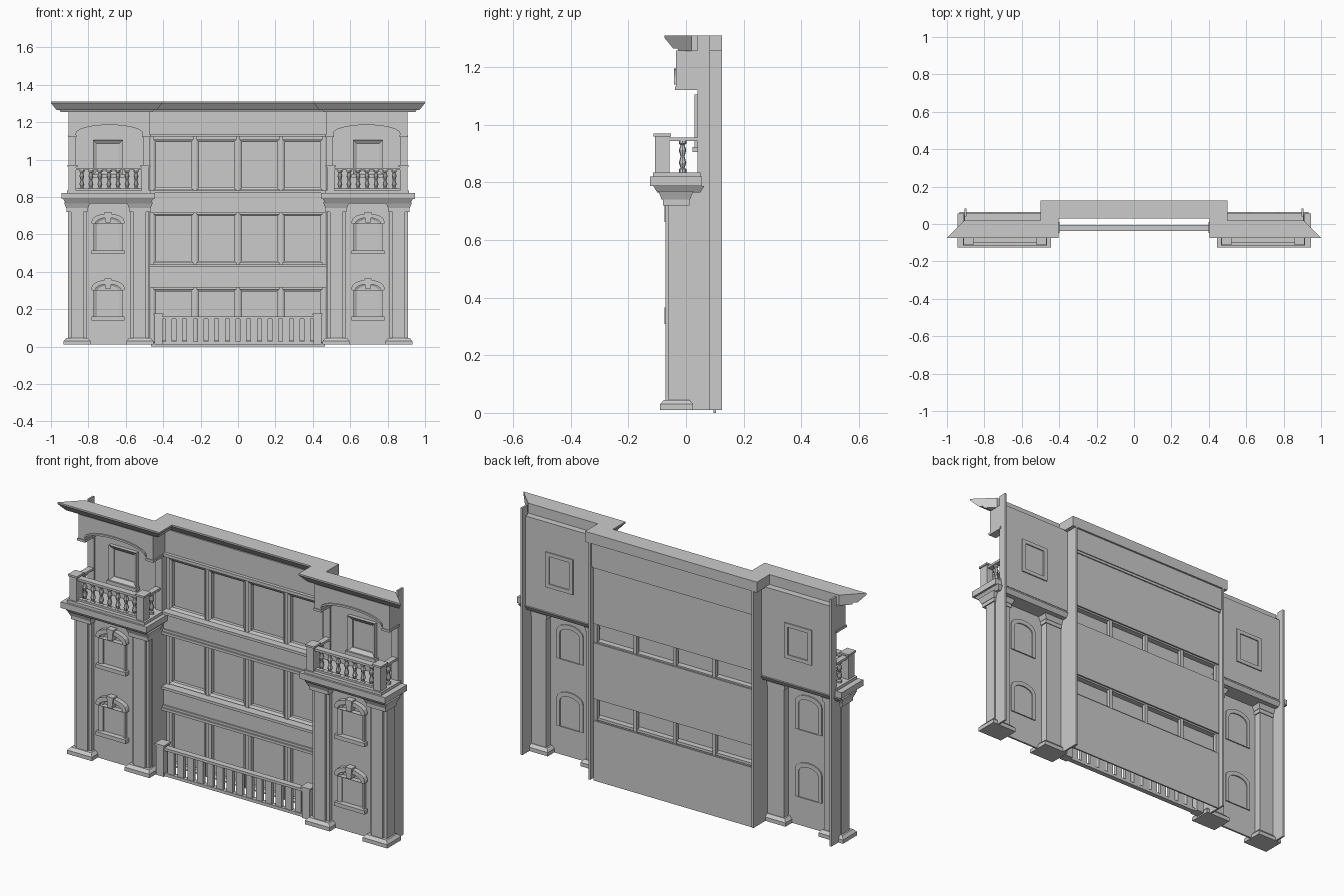
import bpy, bmesh
from math import sin, cos, pi

if "Cube" in bpy.data.objects:
    bpy.data.objects.remove(bpy.data.objects["Cube"])

stone = bpy.data.materials.new("grey stone")
stone.use_nodes = True
stone.diffuse_color = (0.6, 0.6, 0.6, 1)
stone.node_tree.nodes["Principled BSDF"].inputs["Base Color"].default_value = stone.diffuse_color


class Part:
    """Collects several solids into one named object."""

    def __init__(self, name):
        self.name, self.bm = name, bmesh.new()

    def loft(self, loops, closed=False):
        """Skin a row of equal loops; caps the ends, or joins them when closed."""
        rows = [[self.bm.verts.new(p) for p in loop] for loop in loops]
        pairs = list(zip(rows, rows[1:])) + ([(rows[-1], rows[0])] if closed else [])
        n = len(rows[0])
        for a, b in pairs:
            for i in range(n):
                self.bm.faces.new((a[i], a[(i + 1) % n], b[(i + 1) % n], b[i]))
        if not closed:
            self.bm.faces.new(rows[0])
            self.bm.faces.new(rows[-1])

    def box(self, x0, x1, y0, y1, z0, z1, flare=0):
        """Box whose top may be wider than its bottom by flare on each side."""
        def rect(z, f):
            return [(x0 - f, y0 - f, z), (x1 + f, y0 - f, z), (x1 + f, y1 + f, z), (x0 - f, y1 + f, z)]
        self.loft([rect(z0, 0), rect(z1, flare)])

    def prism(self, outline, y0, y1):
        self.loft([[(x, y, z) for x, z in outline] for y in (y0, y1)])

    def frame(self, outer, inner, y0, y1, slope=0):
        """Ring between two outlines; the inner edge sits back by slope."""
        self.loft([[(x, y, z) for x, z in o] for o, y in
                   ((outer, y0), (inner, y0 + slope), (inner, y1), (outer, y1))], closed=True)

    def turned(self, x, y, profile, sides=8):
        self.loft([[(x + r * cos(2 * pi * i / sides), y + r * sin(2 * pi * i / sides), z)
                    for i in range(sides)] for r, z in profile])

    def finish(self, smooth=False):
        bmesh.ops.recalc_face_normals(self.bm, faces=self.bm.faces)
        mesh = bpy.data.meshes.new(self.name)
        self.bm.to_mesh(mesh)
        self.bm.free()
        mesh.materials.append(stone)
        if smooth:
            mesh.shade_smooth()
        bpy.context.collection.objects.link(bpy.data.objects.new(self.name, mesh))


def rect(x0, x1, z0, z1):
    return [(x0, z0), (x1, z0), (x1, z1), (x0, z1)]


def arch(cx, half, z0, spring, rise, n=8):
    """Outline with a flat foot and a shallow arched top."""
    top = [(cx + half * cos(pi * i / n), spring + rise * sin(pi * i / n)) for i in range(n + 1)]
    return [(cx - half, z0), (cx + half, z0)] + top


def build_wing(s, side):
    c = s * 0.695

    def span(a, b):
        return tuple(sorted((s * a, s * b)))

    # Side walls and the two facade planes
    p = Part(side + "_wing_walls")
    p.box(*span(0.895, 0.905), -0.03, 0.083, 0.01, 0.77)
    p.box(*span(0.895, 0.905), 0.04, 0.083, 0.77, 1.31)
    p.box(*span(0.47, 0.48), -0.03, 0.125, 0.01, 0.77)
    p.box(*span(0.47, 0.48), 0.04, 0.125, 0.77, 1.31)
    p.box(*span(0.47, 0.905), -0.04, -0.03, 0.01, 0.77)
    p.box(*span(0.47, 0.905), 0.05, 0.058, 0.80, 1.26)
    p.finish()

    # Stepped pillars with plinths and flared capitals
    p = Part(side + "_wing_pillars")
    for a, b in ((0.81, 0.91), (0.475, 0.575)):
        p.box(*span(a, b), -0.06, 0.008, 0.03, 0.75)
        p.box(*span(a + 0.017, b - 0.017), -0.072, -0.06, 0.03, 0.75)
        p.box(*span(a - 0.022, b + 0.022), -0.09, 0.025, 0.01, 0.03)
        p.box(*span(a - 0.022, b + 0.022), -0.09, 0.025, 0.03, 0.045, -0.013)
        p.box(*span(a - 0.006, b + 0.006), -0.08, 0.012, 0.72, 0.74)
        p.box(*span(a - 0.008, b + 0.008), -0.084, 0.014, 0.74, 0.77, 0.012)
    p.finish()

    # Balcony slab
    p = Part(side + "_balcony_slab")
    p.box(*span(0.468, 0.92), -0.10, 0.05, 0.765, 0.788, 0.014)
    p.box(*span(0.445, 0.945), -0.125, 0.055, 0.788, 0.82)
    p.box(*span(0.465, 0.915), -0.115, 0.05, 0.82, 0.835)
    p.finish()

    # Balcony posts and rails
    p = Part(side + "_balcony_rails")
    for a, b in ((0.865, 0.905), (0.475, 0.515)):
        p.box(*span(a, b), -0.107, -0.058, 0.835, 0.96)
        p.box(*span(a - 0.006, b + 0.006), -0.113, -0.052, 0.96, 0.97)
        p.box(*span(a + 0.005, b - 0.005), -0.058, 0.045, 0.943, 0.955)
    p.box(*span(0.51, 0.87), -0.1, -0.065, 0.943, 0.955)
    p.box(*span(0.51, 0.87), -0.095, -0.07, 0.833, 0.845)
    p.finish()

    # Turned balusters along the front and one on each return
    p = Part(side + "_balcony_balusters")
    spots = [(s * (0.545 + i * 0.0483), -0.082) for i in range(7)]
    spots += [(s * 0.885, -0.012), (s * 0.495, -0.012)]
    shape = ((0.013, 0), (0.013, 0.1), (0.007, 0.14), (0.013, 0.3), (0.007, 0.5),
             (0.013, 0.7), (0.007, 0.86), (0.013, 0.9), (0.013, 1))
    for x, y in spots:
        p.turned(x, y, [(r, 0.835 + 0.11 * t) for r, t in shape])
    p.finish(smooth=False)

    # Arched windows on the lower storeys
    p = Part(side + "_arched_windows")
    for z in (0.14, 0.495):
        outer, inner = (arch(c, h, z + 0.02, z + top, r)
                        for h, top, r in ((0.078, 0.165, 0.045), (0.058, 0.155, 0.032)))
        p.frame(outer, inner, -0.058, -0.024, 0.012)
        p.frame(arch(c, 0.088, z + 0.162, z + 0.175, 0.042),
                arch(c, 0.07, z + 0.16, z + 0.16, 0.035), -0.066, -0.04)
        p.box(c - 0.088, c + 0.088, -0.068, -0.04, z, z + 0.02)
        key = [(c - 0.013, z + 0.168), (c + 0.013, z + 0.168), (c + 0.019, z + 0.225), (c - 0.019, z + 0.225)]
        p.prism(key, -0.074, -0.04)
    p.finish()

    # Square window on the upper storey
    p = Part(side + "_upper_window")
    p.frame(rect(c - 0.08, c + 0.08, 0.92, 1.105), rect(c - 0.058, c + 0.058, 0.94, 1.085), 0.03, 0.064, 0.014)
    p.box(c - 0.087, c + 0.087, 0.022, 0.05, 0.905, 0.922)
    p.finish()

    # Arched canopy and its corner pilasters
    p = Part(side + "_arched_canopy")
    m = s * 0.6875
    curve = [(m - 0.178 * cos(pi * i / 12), 1.14 + 0.045 * sin(pi * i / 12)) for i in range(13)]
    p.prism([(m - 0.178, 1.12), (m - 0.218, 1.12), (m - 0.218, 1.258), (m + 0.218, 1.258),
             (m + 0.218, 1.12), (m + 0.178, 1.12)] + curve[::-1], -0.035, 0.05)
    p.prism(curve + [(x, z + 0.01) for x, z in curve[::-1]], -0.042, -0.035)
    for a, b in ((0.867, 0.905), (0.47, 0.508)):
        p.box(*span(a, b), 0.04, 0.052, 0.82, 1.13)
        p.box(*span(a - 0.004, b + 0.004), -0.039, 0.05, 1.12, 1.132)
    p.finish()


for s, side in ((1, "left"), (-1, "right")):
    build_wing(s, side)

# Roof cornice: one moulded profile swept along the stepped front with mitred ends
p = Part("roof_cornice")
profile = ((0, 1.31), (0, 1.302), (0.03, 1.265), (0.045, 1.265), (0.05, 1.255), (0.095, 1.255), (0.095, 1.31))
path = ((-1, -0.075, 1), (-0.405, -0.075, -1), (-0.405, 0.03, -1),
        (0.405, 0.03, 1), (0.405, -0.075, 1), (1, -0.075, -1))
p.loft([[(x + d * t, y + t, z) for t, z in profile] for x, y, d in path])
p.finish()

# Central window panels, one per storey
storeys = ((0.0, 0.315), (0.43, 0.725), (0.825, 1.13))
p = Part("window_panels")
for z0, z1 in storeys:
    p.box(-0.465, 0.465, 0.096, 0.104, z0, z1)
p.finish()

# Mullions and pane frames
p = Part("window_frames")
for i in range(5):
    x = (i - 2) * 0.23
    p.box(x - 0.009, x + 0.009, 0.075, 0.096, 0.015, 1.13)
for z0, z1 in ((0.02, 0.308), (0.446, 0.71), (0.838, 1.107)):
    for i in range(4):
        x = (i - 1.5) * 0.23
        p.frame(rect(x - 0.106, x + 0.106, z0, z1), rect(x - 0.093, x + 0.093, z0 + 0.013, z1 - 0.013), 0.07, 0.098, 0.008)
p.finish()

# Spandrel bands between storeys with ledges top and bottom
p = Part("spandrel_bands")
for z0, z1 in ((0.315, 0.44), (0.715, 0.835)):
    p.box(-0.472, 0.472, 0.05, 0.06, z0, z1)
    for z in (z0, z1 - 0.014):
        p.box(-0.48, 0.48, 0.036, 0.09, z, z + 0.014)
    p.box(-0.472, 0.472, 0.043, 0.05, z0 + 0.014, z0 + 0.026)
p.finish()

# Frieze below the central cornice
p = Part("central_frieze")
p.box(-0.47, 0.47, 0.062, 0.115, 1.135, 1.26)
p.box(-0.475, 0.475, 0.045, 0.11, 1.122, 1.138)
p.finish()

# Ground railing between the wings
p = Part("ground_railing")
p.box(-0.41, 0.41, -0.038, -0.005, 0.148, 0.162)
p.box(-0.41, 0.41, -0.034, -0.008, 0.012, 0.028)
for i in range(14):
    x = (i - 6.5) * 0.057
    p.box(x - 0.018, x + 0.018, -0.03, -0.012, 0.028, 0.148)
for s in (-1, 1):
    p.box(s * 0.425 - 0.022, s * 0.425 + 0.022, -0.043, 0.006, 0.012, 0.168)
    p.box(s * 0.425 - 0.027, s * 0.425 + 0.027, -0.048, 0.011, 0.168, 0.178)
p.finish()
